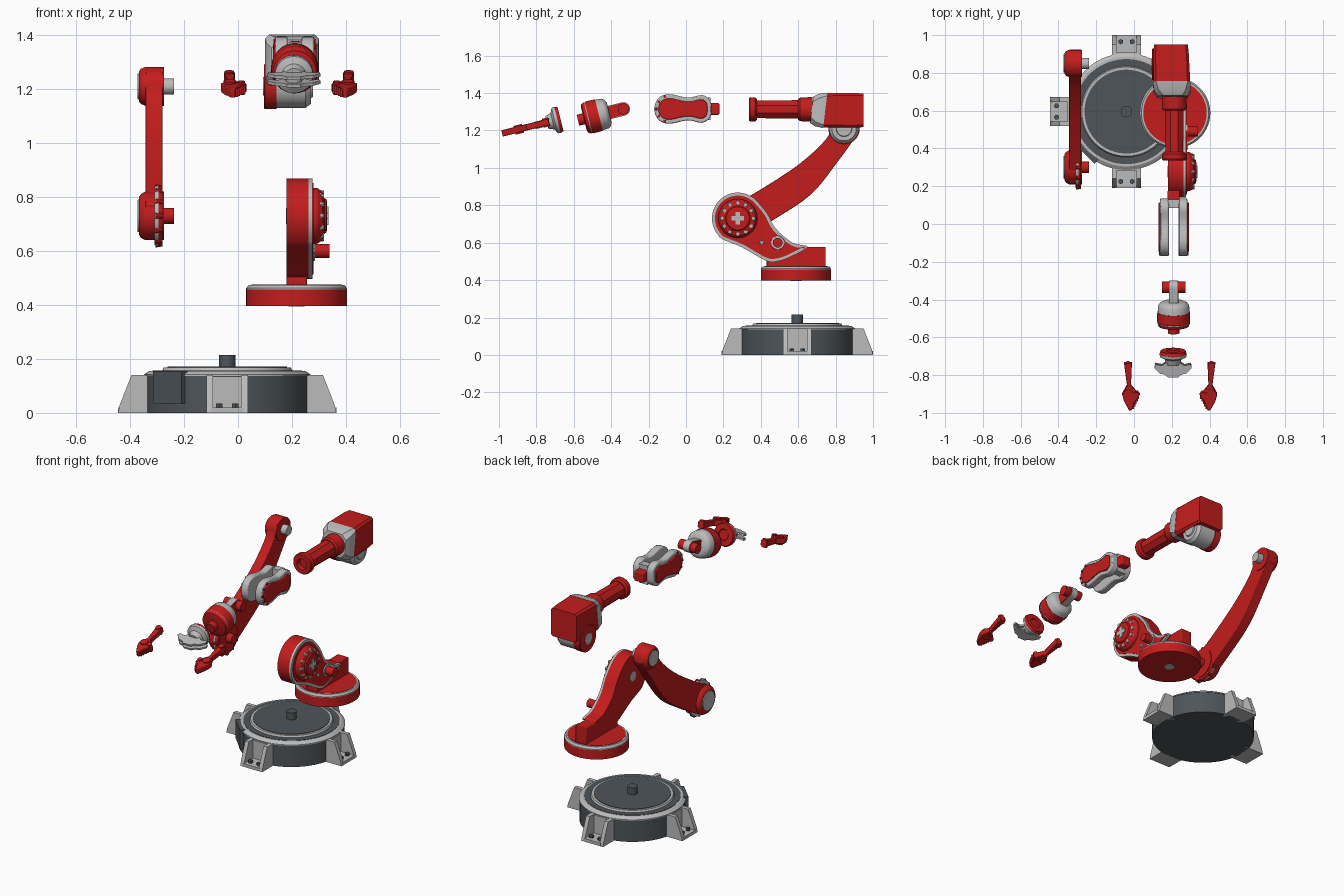
import bpy, bmesh
from math import cos, sin, radians, pi
from mathutils import Matrix, Vector

if "Cube" in bpy.data.objects:
    bpy.data.objects.remove(bpy.data.objects["Cube"])

def material(name, c):
    m = bpy.data.materials.new(name)
    m.diffuse_color = (*c, 1)
    m.use_nodes = True
    m.node_tree.nodes["Principled BSDF"].inputs["Base Color"].default_value = m.diffuse_color
    return m

RED = material("red_paint", (0.55, 0.012, 0.012))
DARK = material("dark_steel", (0.075, 0.09, 0.1))
LIGHT = material("light_steel", (0.5, 0.5, 0.5))
I = Matrix.Identity(4)

def finish(name, bm, mat, M=I, bevel=0):
    bm.transform(M)
    bmesh.ops.recalc_face_normals(bm, faces=bm.faces[:])
    me = bpy.data.meshes.new(name)
    bm.to_mesh(me)
    bm.free()
    me.materials.append(mat)
    ob = bpy.data.objects.new(name, me)
    bpy.context.collection.objects.link(ob)
    if bevel:
        b = ob.modifiers.new("bevel", 'BEVEL')
        b.width, b.segments, b.limit_method = bevel, 2, 'ANGLE'
        b.angle_limit = radians(40)
    return ob

def loft(name, rings, mat, M=I, bevel=0):
    bm = bmesh.new()
    vs = [[bm.verts.new(p) for p in r] for r in rings]
    n = len(vs[0])
    for a, b in zip(vs, vs[1:]):
        for i in range(n):
            bm.faces.new((a[i], a[(i + 1) % n], b[(i + 1) % n], b[i]))
    bm.faces.new(vs[0])
    bm.faces.new(vs[-1])
    return finish(name, bm, mat, M, bevel)

def lathe(name, p, axis, prof, mat, n=48, M=I):
    """Turned part: prof holds (distance along axis, radius)."""
    R = {'x': Matrix.Rotation(pi / 2, 4, 'Y'), 'y': Matrix.Rotation(-pi / 2, 4, 'X'), 'z': I}[axis]
    rings = [[(r * cos(2 * pi * (i + .5) / n), r * sin(2 * pi * (i + .5) / n), d) for i in range(n)] for d, r in prof]
    return loft(name, rings, mat, M @ Matrix.Translation(p) @ R)

def prism(name, pts, a, b, mat, axis='x', M=I, bevel=0):
    f = (lambda p, h: (h, p[0], p[1])) if axis == 'x' else (lambda p, h: (p[0], p[1], h))
    return loft(name, [[f(p, h) for p in pts] for h in (a, b)], mat, M, bevel)

def box(name, lo, hi, mat, M=I, bevel=0):
    (x0, y0, z0), (x1, y1, z1) = lo, hi
    return prism(name, [(y0, z0), (y1, z0), (y1, z1), (y0, z1)], x0, x1, mat, 'x', M, bevel)

def arc(cy, cz, r, a0, a1, n):
    return [(cy + r * cos(radians(a0 + (a1 - a0) * i / n)), cz + r * sin(radians(a0 + (a1 - a0) * i / n))) for i in range(n + 1)]

def smooth(pts, k=4):
    out, P, n = [], [Vector(p) for p in pts], len(pts)
    for i in range(n):
        a, b, c, d = (P[(i + j) % n] for j in (-1, 0, 1, 2))
        for s in range(k):
            t = s / k
            out.append(tuple(.5 * (2 * b + (c - a) * t + (2 * a - 5 * b + 4 * c - d) * t * t + (3 * b - a - 3 * c + d) * t ** 3)))
    return out

def inset(pts, t):
    """Shrink a counter-clockwise outline."""
    out, n = [], len(pts)
    for i in range(n):
        d = (Vector(pts[(i + 1) % n]) - Vector(pts[i - 1])).normalized()
        out.append((pts[i][0] - d.y * t, pts[i][1] + d.x * t))
    return out

def studs(name, x, y, z, r, n, size, h, mat):
    for i in range(n):
        a = 2 * pi * i / n
        lathe(f"{name}_{i}", (x, y + r * cos(a), z + r * sin(a)), 'x', [(0, size), (h, size * .7)], mat, 10)

# base with rims, centre pin and cable box
B = Matrix.Translation((-.04, .595, 0))
for nm, prof, m in [("base_body", [(0, .305), (.14, .305)], DARK),
                    ("base_rim", [(.136, .309), (.142, .309), (.155, .29)], LIGHT),
                    ("base_deck", [(.15, .278), (.157, .278)], DARK),
                    ("base_step_ring", [(.15, .245), (.168, .236)], LIGHT),
                    ("base_top_plate", [(.15, .222), (.171, .222)], DARK),
                    ("base_pin", [(.17, .03), (.215, .03)], DARK)]:
    lathe(nm, (0, 0, 0), 'z', prof, m, 64, B)
box("base_cable_box", (-.075, .24, .035), (.075, .315, .153), DARK, B @ Matrix.Rotation(radians(135), 4, 'Z'))

# four bracket feet
for k in range(4):
    M = B @ Matrix.Rotation(k * pi / 2, 4, 'Z')
    prof = [(.27, 0), (.405, 0), (.398, .03), (.355, .14), (.27, .14)]
    for s in (-1, 1):
        prism(f"foot_gusset_{k}_{s}", prof, s * .052, s * .077, LIGHT, M=M)
        lathe(f"foot_bolt_{k}_{s}", (s * .03, .37, .015), 'z', [(0, .014), (.02, .014)], DARK, 6, M)
    box(f"foot_plate_{k}", (-.06, .27, 0), (.06, .405, .02), LIGHT, M)
    box(f"foot_back_{k}", (-.06, .27, 0), (.06, .312, .135), LIGHT, M)

# turntable and shoulder bracket
lathe("turntable", (.217, .588, 0), 'z', [(.397, .187), (.457, .187)], RED, 64)
lathe("turntable_rim", (.217, .588, 0), 'z', [(.455, .187), (.462, .187), (.474, .178)], LIGHT, 64)
lathe("turntable_top", (.217, .588, 0), 'z', [(.46, .168), (.476, .168)], RED, 64)
lathe("turntable_socket", (.217, .588, 0), 'z', [(.394, .03), (.40, .03)], LIGHT, 24)
box("shoulder_foot", (.18, .43, .47), (.255, .747, .578), RED, bevel=.004)
sh = smooth(arc(.277, .73, .138, 40, 235, 12) + [(.30, .575), (.43, .503), (.50, .503), (.57, .53), (.65, .578), (.57, .60), (.48, .675), (.435, .755)])
prism("shoulder_plate", sh, .18, .262, RED)
prism("shoulder_trim", sh, .262, .276, LIGHT)
prism("shoulder_face", inset(sh, .016), .27, .28, RED)
lathe("shoulder_hub", (0, .277, .73), 'x', [(.275, .105), (.295, .103), (.312, .09), (.32, .066), (.328, .062), (.33, .05)], RED)
studs("shoulder_stud", .295, .277, .73, .084, 12, .014, .024, LIGHT)
for s in ((.012, .034), (.034, .012)):
    box("shoulder_cross", (.325, .277 - s[0], .73 - s[1]), (.335, .277 + s[0], .73 + s[1]), LIGHT)
lathe("shoulder_knob_ring", (0, .49, .60), 'x', [(.275, .038), (.286, .036)], LIGHT, 24)
lathe("shoulder_knob", (0, .49, .60), 'x', [(.28, .026), (.34, .026)], RED, 24)
lathe("shoulder_screw", (0, .405, .60), 'x', [(.275, .012), (.286, .01)], LIGHT, 12)
lathe("shoulder_pivot_hole", (0, .277, .73), 'x', [(.178, .03), (.185, .03)], LIGHT, 24)

# upper arm with pivot drums at both ends
arm = smooth(arc(.30, .73, .09, 140, 300, 8) + [(.48, .73), (.67, .86), (.82, 1.045)]
             + arc(.85, 1.21, .072, -25, 150, 8) + [(.75, 1.155), (.605, 1.02), (.40, .885)])
prism("upper_arm", arm, -.343, -.28, RED, bevel=.004)
for nm, y, z, r, m in (("elbow", .85, 1.21, .072, LIGHT), ("shoulder", .30, .73, .09, RED)):
    lathe(f"arm_{nm}_cap", (0, y, z), 'x', [(-.367, r * .78), (-.36, r * .9), (-.345, r), (-.275, r)], RED)
    lathe(f"arm_{nm}_cover", (0, y, z), 'x', [(-.372, r * .66), (-.36, r * .7)], LIGHT)
    lathe(f"arm_{nm}_pin", (0, y, z), 'x', [(-.28, .03), (-.237, .03)], m, 24)
lathe("arm_drive_ring", (0, .30, .73), 'x', [(-.31, .108), (-.302, .112), (-.295, .112)], LIGHT)
lathe("arm_drive_plate", (0, .30, .73), 'x', [(-.298, .112), (-.28, .104)], RED)
studs("arm_drive_stud", -.306, .30, .73, .104, 12, .014, .026, RED)

# elbow housing, collar and forearm tube
def section(y, x0, x1, z0, z1, c, lean=0):
    p = [(x0 + c, z0), (x1 - c, z0), (x1, z0 + c), (x1, z1 - c), (x1 - c, z1), (x0 + c, z1), (x0, z1 - c), (x0, z0 + c)]
    return [(x, y + lean * (z - 1.31), z) for x, z in p]
loft("elbow_housing", [section(.742, .102, .298, 1.215, 1.40, .015, .12), section(.90, .102, .29, 1.215, 1.40, .012),
                       section(.95, .106, .285, 1.218, 1.398, .012)], RED)
loft("elbow_collar", [section(.672, .125, .285, 1.24, 1.382, .03, .12), section(.70, .105, .298, 1.222, 1.396, .025, .12),
                      section(.745, .10, .30, 1.213, 1.402, .016, .12)], LIGHT)
lathe("elbow_lug", (0, .845, 1.21), 'x', [(.096, .08), (.10, .084), (.142, .084)], RED)
lathe("elbow_lug_bore", (0, .845, 1.21), 'x', [(.093, .035), (.10, .035)], LIGHT, 24)
lathe("elbow_drum", (0, .845, 1.21), 'x', [(.14, .08), (.25, .08), (.27, .065)], LIGHT)
lathe("elbow_drum_cover", (0, .845, 1.21), 'x', [(.265, .045), (.278, .04)], LIGHT, 24)
T = (.213, 0, 1.313)
lathe("forearm_rear_flange", T, 'y', [(.60, .056), (.61, .064), (.675, .066)], RED, 24)
lathe("forearm_tube", T, 'y', [(.36, .051), (.61, .053)], RED, 8)
lathe("forearm_front_flange", T, 'y', [(.36, .03), (.336, .034), (.336, .06), (.343, .065), (.37, .065), (.38, .055)], RED, 24)

# forked forearm link
pea = smooth([(-.17, 1.315), (-.148, 1.258), (-.09, 1.236), (.01, 1.254), (.085, 1.241), (.128, 1.268),
              (.136, 1.315), (.128, 1.362), (.085, 1.389), (.01, 1.376), (-.09, 1.394), (-.148, 1.372)])
for s in (-1, 1):
    x = lambda d: .21 + s * d
    prism(f"fork_side_{s}", pea, x(.026), x(.072), LIGHT, bevel=.006)
    prism(f"fork_cover_{s}", inset(pea, .022), x(.06), x(.08), RED, bevel=.004)
    for a in (110, 145, 180, 215, 250):
        lathe("fork_bolt", (.21, -.09 + .069 * cos(radians(a)), 1.315 + .069 * sin(radians(a))), 'x',
              [(s * .068, .008), (s * .078, .007)], RED, 8)
box("fork_bridge", (.18, .085, 1.255), (.24, .13, 1.375), LIGHT)
box("fork_peg", (.178, .12, 1.284), (.242, .178, 1.346), RED, bevel=.006)

# tilted wrist
tilt = Matrix.Rotation(radians(14), 4, 'X')
W = Matrix.Translation((.21, -.335, 1.315)) @ tilt
tongue = arc(0, 0, .036, -90, 90, 12) + [(-.1, .036), (-.1, -.036)]
prism("wrist_tongue", tongue, -.021, .021, LIGHT, M=W)
for s in (-1, 1):
    prism(f"wrist_tongue_cheek_{s}", inset(tongue, .004), s * .02, s * .026, RED, M=W)
lathe("wrist_pin", (0, 0, 0), 'x', [(-.062, .03), (.062, .03)], RED, 24, W)
for nm, prof, m in [("wrist_collar", [(-.078, .055), (-.088, .074), (-.1, .082), (-.142, .085)], LIGHT),
                    ("wrist_drum", [(-.135, .087), (-.185, .088), (-.192, .084)], RED),
                    ("wrist_seam", [(-.185, .085), (-.2, .083)], LIGHT),
                    ("wrist_front", [(-.196, .086), (-.212, .08), (-.218, .06)], RED),
                    ("wrist_nub", [(-.21, .03), (-.25, .03)], RED)]:
    lathe(nm, (0, 0, 0), 'y', prof, m, 40, W)

# gripper flange and crescent palm
G = Matrix.Translation((.207, -.70, 1.253)) @ tilt
lathe("hand_flange", (0, 0, 0), 'y', [(.024, .03), (.03, .035), (.03, .066), (.012, .072)], RED, 40, G)
lathe("hand_flange_ring", (0, 0, 0), 'y', [(.014, .072), (-.002, .07), (-.014, .045), (-.045, .035)], LIGHT, 40, G)
palm = [(-.095, -.04), (-.098, -.06), (-.07, -.09), (-.045, -.095), (-.025, -.112), (.025, -.112), (.045, -.095),
        (.07, -.09), (.098, -.06), (.095, -.04), (.06, -.047), (.035, -.03), (-.035, -.03), (-.06, -.047)]
for s in (-1, 1):
    prism(f"palm_plate_{s}", palm, s * .008, s * .02, LIGHT, 'z', G)
lathe("palm_core", (0, -.065, 0), 'z', [(-.02, .03), (.02, .03)], LIGHT, 20, G)

# mirrored gripper fingers
finger = [(-.053, .13), (-.011, .13), (-.016, .008), (.01, -.024), (.032, -.04), (0, -.087), (-.011, -.127),
          (-.026, -.127), (-.053, -.077), (-.063, -.04), (-.037, .008)]
for side, F in (("left", I), ("right", Matrix.Translation((.378, 0, 0)) @ Matrix.Scale(-1, 4, (1, 0, 0)))):
    M = F @ Matrix.Translation((0, -.86, 1.215)) @ tilt
    prism(f"{side}_finger", finger, -.017, .017, RED, 'z', M, .003)
    for nm, px, py, r in (("root", -.032, .115, .018), ("knuckle", -.03, -.035, .024), ("pad", .012, -.042, .015)):
        lathe(f"{side}_finger_{nm}_pin", (px, py, 0), 'z', [(-.024, r), (.024, r)], RED, 16, M)
    for i in range(5):
        lathe(f"{side}_finger_tooth_{i}", (.022 - .007 * i, -.058 - .014 * i, 0), 'z', [(-.016, .008), (.016, .008)], RED, 4, M)

# smooth round surfaces, keep edges crisp
bpy.ops.object.select_all(action='SELECT')
bpy.context.view_layer.objects.active = bpy.context.selected_objects[0]
bpy.ops.object.shade_smooth_by_angle(angle=radians(30))
